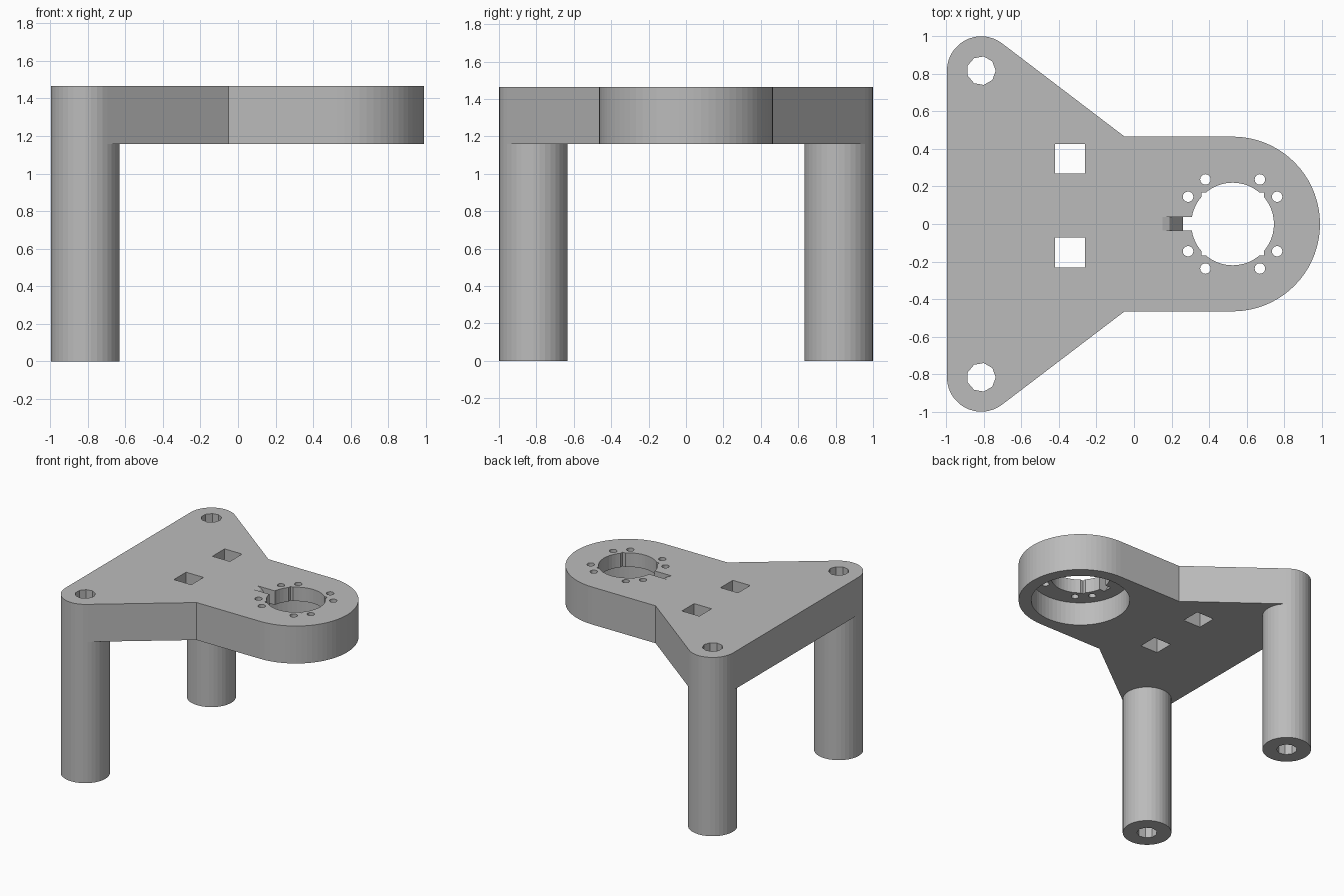
import bpy
import bmesh
from math import cos, sin, radians, tau

default = bpy.data.objects.get("Cube")
if default:
    bpy.data.objects.remove(default, do_unlink=True)

TOP, UNDER = 1.465, 1.158      # plate faces
LEG_X, LEG_Y, LEG_R = -0.813, 0.816, 0.183
RING_X, RING_R = 0.525, 0.465  # round end of the plate

grey = bpy.data.materials.new("plain grey")
grey.use_nodes = True
colour = (0.5, 0.5, 0.5, 1)
grey.diffuse_color = colour
grey.node_tree.nodes["Principled BSDF"].inputs["Base Color"].default_value = colour


def arc(cx, cy, r, start, end, step):
    return [(cx + r * cos(radians(a)), cy + r * sin(radians(a)))
            for a in range(start, end + 1, step)]


def circle(cx, cy, r, n):
    return [(cx + r * cos(tau * i / n), cy + r * sin(tau * i / n)) for i in range(n)]


def box(cx, cy, h):
    return [(cx - h, cy - h), (cx + h, cy - h), (cx + h, cy + h), (cx - h, cy + h)]


def extrude(name, points, offset):
    """Solid from a closed 3D outline moved along an offset."""
    bm = bmesh.new()
    face = bm.faces.new([bm.verts.new(p) for p in points])
    out = bmesh.ops.extrude_face_region(bm, geom=[face])
    moved = [v for v in out["geom"] if isinstance(v, bmesh.types.BMVert)]
    bmesh.ops.translate(bm, verts=moved, vec=offset)
    bmesh.ops.recalc_face_normals(bm, faces=bm.faces)
    mesh = bpy.data.meshes.new(name)
    bm.to_mesh(mesh)
    bm.free()
    mesh.materials.append(grey)
    obj = bpy.data.objects.new(name, mesh)
    bpy.context.collection.objects.link(obj)
    return obj


def prism(name, outline, z0, z1):
    return extrude(name, [(x, y, z0) for x, y in outline], (0, 0, z1 - z0))


def cut(target, cutter):
    mod = target.modifiers.new("cut", "BOOLEAN")
    mod.operation = "DIFFERENCE"
    mod.solver = "EXACT"
    mod.object = cutter
    bpy.context.view_layer.objects.active = target
    bpy.ops.object.modifier_apply(modifier=mod.name)
    bpy.data.objects.remove(cutter, do_unlink=True)


# Plate: upper half outline, mirrored for the lower half
half = arc(RING_X, 0, RING_R, 0, 90, 5)
half.append((-0.05, RING_R))
half += arc(LEG_X, LEG_Y, LEG_R, 50, 180, 10)
outline = half + [(x, -y) for x, y in reversed(half[1:])]
plate = prism("plate", outline, UNDER, TOP)

# Round pocket underneath, then the opening with its four corner notches
cut(plate, prism("pocket_cutter", circle(RING_X, 0, 0.37, 64), 1, 1.35))
cut(plate, prism("opening_cutter", circle(RING_X, 0, 0.22, 48), 1, 1.6))
cut(plate, prism("notch_cutter", box(RING_X, 0, 0.167), 1, 1.6))

# Cable slot with a sloped floor
slot = [(0.13, 1.6), (0.13, 1.473), (0.19, 1.45), (0.26, 1.35),
        (0.26, 1.3), (0.4, 1.3), (0.4, 1.6)]
cut(plate, extrude("slot_cutter", [(x, -0.034, z) for x, z in slot], (0, 0.07, 0)))

# Screw holes around the opening
for dx, dy in ((0.145, 0.237), (0.237, 0.145)):
    for sx in (-1, 1):
        for sy in (-1, 1):
            hole = circle(RING_X + sx * dx, sy * dy, 0.028, 16)
            cut(plate, prism("screw_cutter", hole, 1, 1.6))

# Square windows
for y in (0.348, -0.152):
    cut(plate, prism("window_cutter", box(-0.341, y, 0.079), 1, 1.6))

# Legs, bored right through the plate
for side, sy in (("left", 1), ("right", -1)):
    leg = prism("leg_" + ("back" if sy > 0 else "front"),
                circle(LEG_X, sy * LEG_Y, LEG_R, 36), 0, UNDER)
    for part in (leg, plate):
        bore = circle(LEG_X, sy * LEG_Y, 0.077, 9)
        cut(part, prism("bore_cutter", bore, -0.1, 1.6))
